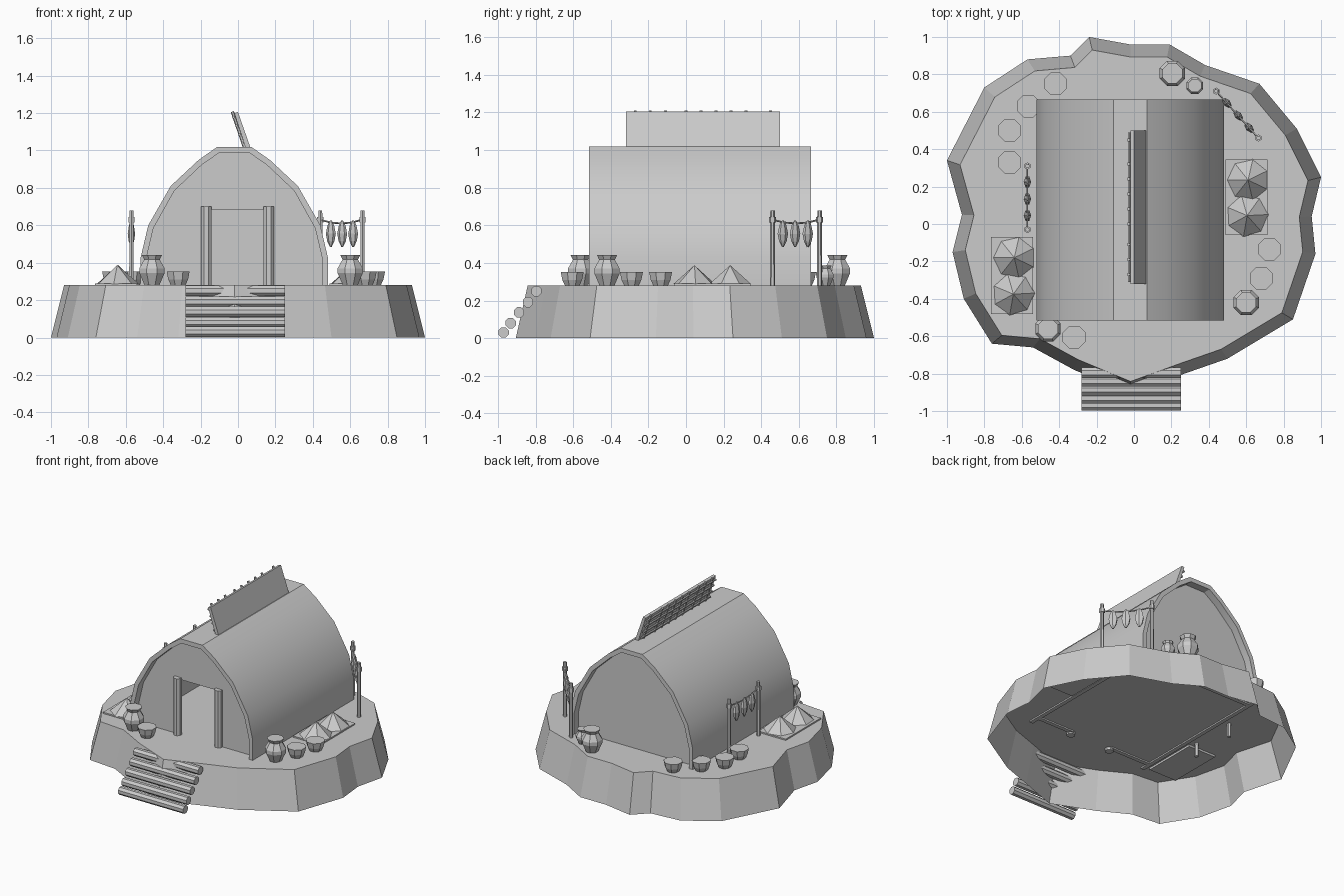
import bpy, bmesh, math
from mathutils import Vector

if "Cube" in bpy.data.objects:
    bpy.data.objects.remove(bpy.data.objects["Cube"])

FLOOR = 0.28


def make(name, verts, faces):
    me = bpy.data.meshes.new(name)
    bm = bmesh.new()
    vs = [bm.verts.new(v) for v in verts]
    for f in faces:
        bm.faces.new([vs[i] for i in f])
    bmesh.ops.recalc_face_normals(bm, faces=bm.faces)
    bm.to_mesh(me)
    bm.free()
    ob = bpy.data.objects.new(name, me)
    bpy.context.collection.objects.link(ob)
    return ob


def prism(name, prof, y0, y1):
    """Extrude an (x, z) outline along y."""
    n = len(prof)
    verts = [(x, y0, z) for x, z in prof] + [(x, y1, z) for x, z in prof]
    faces = [list(range(n)), list(range(2 * n - 1, n - 1, -1))]
    faces += [(i, (i + 1) % n, n + (i + 1) % n, n + i) for i in range(n)]
    return make(name, verts, faces)


def lathe(name, prof, loc, sides=8, flat=1.0, turn=0.0):
    """Revolve (r, z) rings; flat squashes one axis, turn rotates about z."""
    verts, faces = [], []
    for r, z in prof:
        for k in range(sides):
            a = 2 * math.pi * (k + 0.5) / sides
            x, y = r * math.cos(a), r * flat * math.sin(a)
            verts.append((loc[0] + x * math.cos(turn) - y * math.sin(turn),
                          loc[1] + x * math.sin(turn) + y * math.cos(turn), loc[2] + z))
    for j in range(len(prof) - 1):
        for k in range(sides):
            m = (k + 1) % sides
            faces.append((j * sides + k, j * sides + m, (j + 1) * sides + m, (j + 1) * sides + k))
    faces.append(range(sides))
    faces.append(range((len(prof) - 1) * sides, len(prof) * sides))
    return make(name, verts, faces)


def rod(name, a, b, r, sides=8):
    a, b = Vector(a), Vector(b)
    ob = lathe(name, [(r, 0), (r, (b - a).length)], (0, 0, 0), sides)
    ob.rotation_mode = 'QUATERNION'
    ob.rotation_quaternion = (b - a).to_track_quat('Z', 'Y')
    ob.location = a
    return ob


def box(name, x0, x1, y0, y1, z0, z1):
    return prism(name, [(x0, z0), (x1, z0), (x1, z1), (x0, z1)], y0, y1)


# Earth mound: tapered irregular skirt with a flat top, open underneath
rim = [(-1, .34), (-.8, .73), (-.57, .88), (-.34, .9), (-.24, 1), (-.02, .96), (.19, .96),
       (.38, .85), (.67, .75), (.87, .51), (1, .25), (.95, .04), (.97, -.16), (.85, -.51),
       (.5, -.72), (.27, -.8), (-.02, -.905), (-.32, -.78), (-.54, -.66), (-.76, -.64),
       (-.91, -.4), (-.97, -.15), (-.92, .05)]
n = len(rim)
make("mound", [(x, y, 0) for x, y in rim] + [(x * .93, y * .93, FLOOR) for x, y in rim],
     [(i, (i + 1) % n, n + (i + 1) % n, n + i) for i in range(n)] + [range(n, 2 * n)])

# Arched roof shell
CX = -0.02
outer = [(.5, .27), (.5, .43), (.46, .6), (.34, .81), (.19, .95), (.09, 1.02)]
inner = [(.47, .27), (.47, .425), (.432, .585), (.32, .785), (.175, .922), (.08, .988)]


def arch(half):
    return [(CX + x, z) for x, z in half] + [(CX - x, z) for x, z in reversed(half)]


roof = prism("roof_shell", arch(outer) + arch(inner)[::-1], -.515, .665)
bpy.context.view_layer.objects.active = roof
roof.select_set(True)
bpy.ops.object.shade_smooth_by_angle(angle=math.radians(32))
roof.select_set(False)

# End walls, the front one with a doorway
prism("back_wall", arch(inner), .58, .61)
door = [(-.17, .27), (-.17, .685), (.165, .685), (.165, .27)]
prism("front_wall", arch(inner) + door, -.455, -.425)
for x in (-.17, .165):
    lathe("door_post", [(.03, -.02), (.03, .42)], (x, -.46, FLOOR), 8)

# Tilted ridge screen with a stick lattice on its left side
prism("ridge_screen", [(.045, 1.0), (.072, 1.0), (0, 1.205), (-.02, 1.2)], -.32, .5)
for y in (-.27, -.19, -.11, 0, .08, .16, .24, .32, .45):
    rod("screen_stick", (.037, y, 1.01), (-.03, y, 1.208), .009, 6)
for t in (.15, .38, .62, .85):
    x, z = .032 - .067 * t, 1.01 + .198 * t
    rod("screen_crossbar", (x, -.31, z), (x, .49, z), .008, 6)

# Log steps
for y, z in ((-.97, .03), (-.932, .08), (-.888, .137), (-.84, .192), (-.795, .25)):
    rod("step_log", (-.28, y, z), (.25, y, z), .03, 8)

# Jars
jar = [(.043, 0), (.073, .065), (.073, .09), (.045, .137), (.058, .162)]
for x, y, s in ((-.46, -.56, 1), (.6, -.42, 1), (.205, .805, 1), (.325, .74, .66)):
    lathe("jar", [(r * s, z * s) for r, z in jar], (x, y, FLOOR))

# Bowls
for x, y in ((-.42, .75), (-.565, .63), (-.665, .5), (-.665, .33), (-.32, -.605),
             (.725, -.135), (.68, -.29)):
    lathe("bowl", [(.042, 0), (.057, .03), (.066, .072)], (x, y, FLOOR))

# Drying mats with heaps of grain
for x0, x1, y0, y1, heaps in ((.49, .715, -.06, .345, ((.61, .235), (.605, .045))),
                              (-.765, -.54, -.48, -.07, ((-.64, -.18), (-.645, -.375)))):
    box("drying_mat", x0, x1, y0, y1, .265, .29)
    for i, (x, y) in enumerate(heaps):
        lathe("grain_heap", [(.115, 0), (.001, .1)], (x, y, .287), 7, turn=i * .5)

# Drying racks with hanging fish
fish = [(.006, 0), (.024, .03), (.033, .07), (.022, .115), (.006, .14)]
for a, b in (((.44, .71), (.665, .46)), ((-.57, .31), (-.57, -.03))):
    a, b = Vector(a), Vector(b)
    turn = math.atan2(b.y - a.y, b.x - a.x)
    for p in (a, b):
        lathe("rack_post", [(.014, -.1), (.012, .4)], (p.x, p.y, FLOOR), 6)
        lathe("rack_binding", [(.019, 0), (.019, .03)], (p.x, p.y, .615), 6)
    pts = []
    for t in (0, .25, .5, .75, 1):
        p = a.lerp(b, t)
        pts.append((p.x, p.y, .63 - .08 * t * (1 - t)))
    for p, q in zip(pts, pts[1:]):
        rod("rack_rope", p, q, .005, 5)
    for t in (.25, .52, .78):
        p = a.lerp(b, t)
        lathe("hanging_fish", fish, (p.x, p.y, .485), 6, .6, turn)
